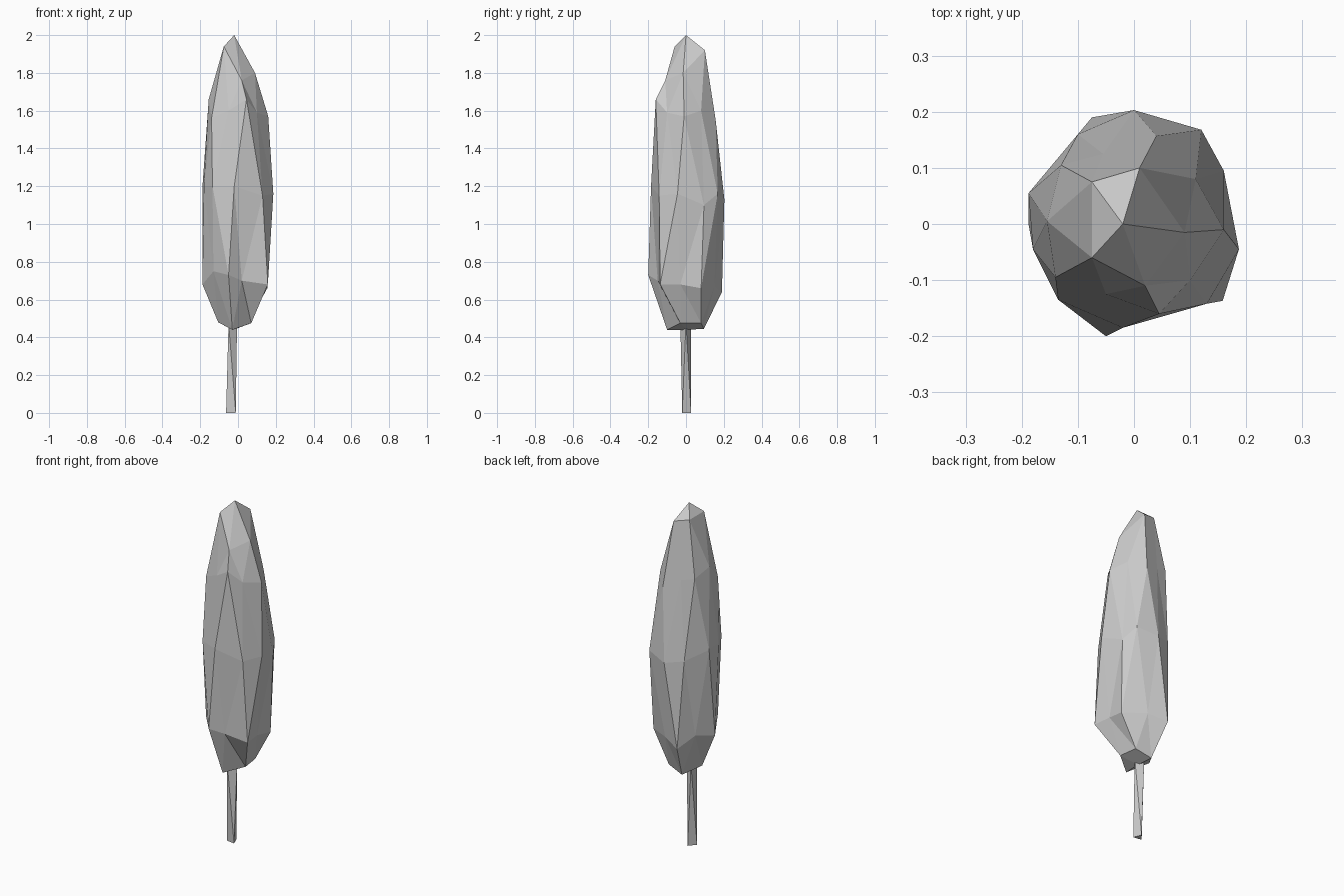
import bpy, bmesh, math


def finish(bm, name):
    bmesh.ops.recalc_face_normals(bm, faces=bm.faces)
    mesh = bpy.data.meshes.new(name)
    bm.to_mesh(mesh)
    bm.free()
    obj = bpy.data.objects.new(name, mesh)
    bpy.context.collection.objects.link(obj)
    return obj


# Crown: faceted icosphere, each ring (top to bottom, anticlockwise) pulled to shape
rings = [
    [(-.02, 0, 2)],
    [(.09, -.015, 1.8), (.01, .1, 1.92), (-.075, .075, 1.94), (-.075, -.06, 1.94), (.02, -.11, 1.76)],
    [(.16, -.01, 1.57), (.11, .08, 1.6), (.04, .157, 1.55), (-.055, .125, 1.6), (-.13, .105, 1.62),
     (-.155, .005, 1.66), (-.14, -.095, 1.56), (-.05, -.125, 1.6), (.045, -.16, 1.66), (.1, -.1, 1.59)],
    [(.16, .095, 1.1), (.12, .168, 1.16), (0, .203, 1.13), (-.1, .16, 1.15), (-.188, .055, 1.2),
     (-.18, -.045, 1.2), (-.135, -.135, 1.2), (-.02, -.185, 1.2), (.13, -.142, 1.15), (.187, -.045, 1.16)],
    [(.145, -.03, .68), (.155, .08, .66), (.03, .15, .67), (-.075, .19, .64), (-.13, .1, .7),
     (-.188, 0, .68), (-.13, -.11, .75), (-.05, -.2, .73), (.02, -.15, .7), (.158, -.137, .68)],
    [(.055, .08, .475), (-.04, .095, .445), (-.105, 0, .48), (-.03, -.1, .44), (.07, -.03, .475)],
    [(-.025, 0, .44)],
]
bm = bmesh.new()
bmesh.ops.create_icosphere(bm, subdivisions=2, radius=1)
verts = sorted(bm.verts, key=lambda v: -v.co.z)
moves = []
for ring in rings:
    layer, verts = verts[:len(ring)], verts[len(ring):]
    layer.sort(key=lambda v: (math.atan2(v.co.y, v.co.x) + .05) % math.tau)
    moves += zip(layer, ring)
for v, co in moves:
    v.co = co
finish(bm, "crown")

# Trunk: slightly twisted three-sided post running into the crown
bottom = [(-.063, -.012, 0), (-.012, -.02, 0), (-.03, .027, 0)]
top = [(-.05, -.03, .48), (-.005, 0, .48), (-.05, .025, .48)]
bm = bmesh.new()
b = [bm.verts.new(p) for p in bottom]
t = [bm.verts.new(p) for p in top]
bm.faces.new(b)
bm.faces.new(t)
for i in range(3):
    j = (i + 1) % 3
    bm.faces.new((b[i], b[j], t[i]))
    bm.faces.new((b[j], t[j], t[i]))
finish(bm, "trunk")
